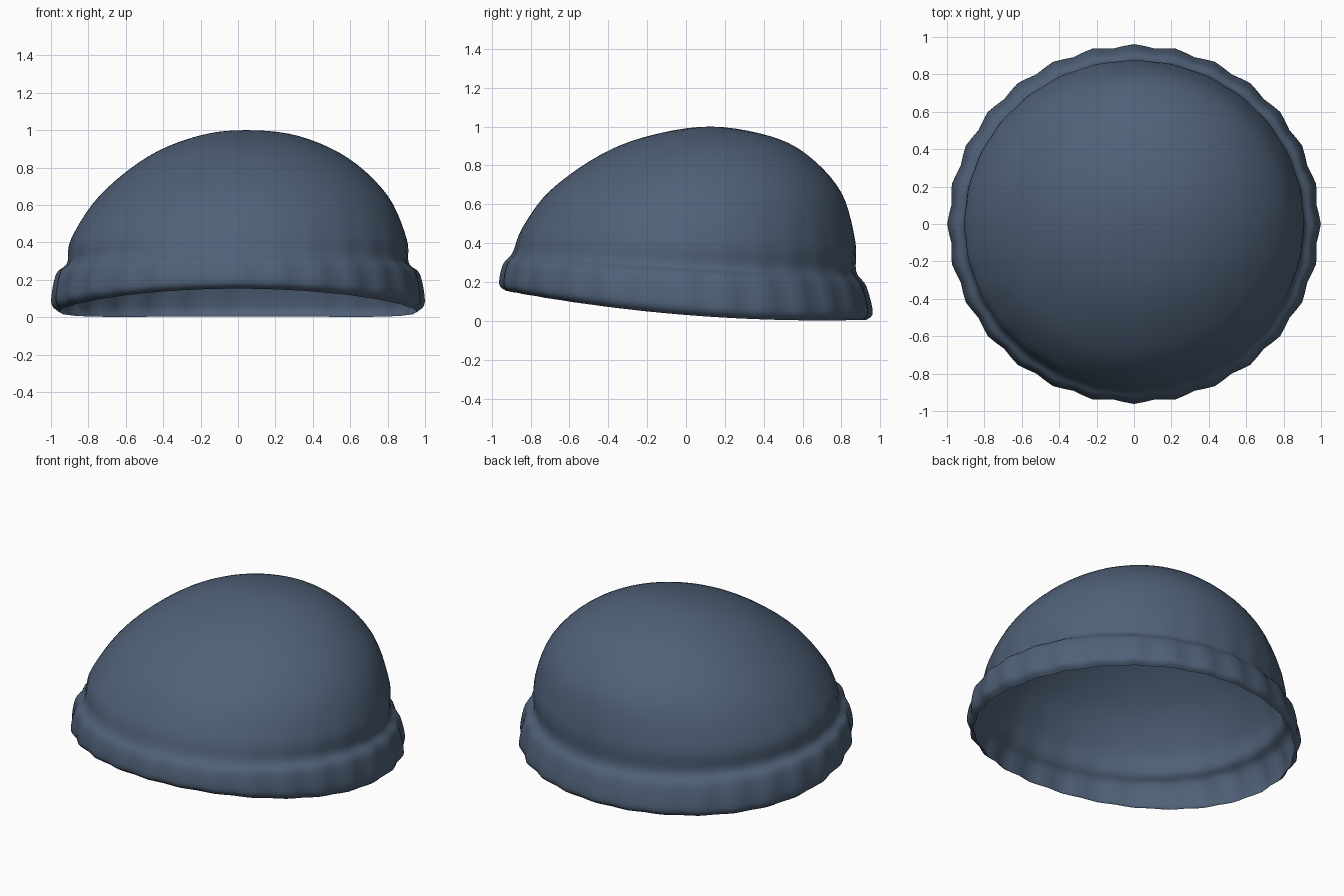
import bpy, bmesh, math

if "Cube" in bpy.data.objects:
    bpy.data.objects.remove(bpy.data.objects["Cube"])

SEG = 112      # points around each ring
STEPS = 5      # rings per profile span
RIPPLES = 28   # knit folds around the band

# Profile stations from crown to hem:
# left x, z | right x, z | front y, z | back y, z | ripple depth
stations = [
    (0.04, 1.00, 0.04, 1.00, 0.13, 1.00, 0.13, 1.00, 0.0),
    (-0.21, 0.97, 0.32, 0.97, -0.18, 0.955, 0.435, 0.95, 0.0),
    (-0.48, 0.86, 0.59, 0.85, -0.44, 0.855, 0.63, 0.85, 0.0),
    (-0.74, 0.65, 0.80, 0.65, -0.70, 0.67, 0.80, 0.66, 0.0),
    (-0.89, 0.42, 0.90, 0.42, -0.84, 0.48, 0.87, 0.41, 0.002),
    (-0.91, 0.29, 0.91, 0.29, -0.89, 0.35, 0.873, 0.255, 0.004),
    (-0.965, 0.23, 0.965, 0.23, -0.935, 0.29, 0.92, 0.18, 0.008),
    (-0.99, 0.08, 0.99, 0.08, -0.953, 0.19, 0.953, 0.045, 0.009),
    (-0.955, 0.03, 0.955, 0.03, -0.92, 0.153, 0.925, 0.005, 0.005),
]


def catmull(p0, p1, p2, p3, t):
    return [0.5 * (2 * b + (c - a) * t + (2 * a - 5 * b + 4 * c - d) * t * t
                   + (3 * b - a - 3 * c + d) * t ** 3)
            for a, b, c, d in zip(p0, p1, p2, p3)]


def ring_points(s):
    lx, lz, rx, rz, fy, fz, by, bz, ripple = s
    pts = []
    for i in range(SEG):
        a = 2 * math.pi * i / SEG
        c, n = math.cos(a), math.sin(a)
        k = 1 + ripple * math.cos(RIPPLES * a)
        x = (lx + rx) / 2 + (rx - lx) / 2 * c * k
        y = (fy + by) / 2 + (by - fy) / 2 * n * k
        z = ((lz + rz) / 2 * c * c + (fz + bz) / 2 * n * n
             + (rz - lz) / 2 * c + (bz - fz) / 2 * n)
        pts.append((x, y, max(z, 0)))
    return pts


# Smooth the profile; a mirrored station before the crown keeps it round
s1 = stations[1]
before = s1[2:4] + s1[0:2] + s1[6:8] + s1[4:6] + s1[8:]
chain = [before] + stations + [stations[-1]]
rows = []
for k in range(1, len(chain) - 2):
    for j in range(STEPS):
        rows.append(catmull(*chain[k - 1:k + 3], j / STEPS))
rows.append(stations[-1])

# Cap shell: crown fan, then quads down to the open hem
bm = bmesh.new()
crown = bm.verts.new((0.04, 0.13, 1.0))
rings = [[bm.verts.new(p) for p in ring_points(r)] for r in rows[1:]]
for i in range(SEG):
    bm.faces.new((crown, rings[0][i], rings[0][(i + 1) % SEG]))
for upper, lower in zip(rings, rings[1:]):
    for i in range(SEG):
        j = (i + 1) % SEG
        bm.faces.new((upper[i], lower[i], lower[j], upper[j]))
mesh = bpy.data.meshes.new("knit_cap")
bm.to_mesh(mesh)
bm.free()
for f in mesh.polygons:
    f.use_smooth = True

cloth = bpy.data.materials.new("slate blue cloth")
cloth.diffuse_color = (0.08, 0.12, 0.188, 1)
cloth.use_nodes = True
cloth.node_tree.nodes["Principled BSDF"].inputs["Base Color"].default_value = cloth.diffuse_color
mesh.materials.append(cloth)
cap = bpy.data.objects.new("knit_cap", mesh)
bpy.context.collection.objects.link(cap)
